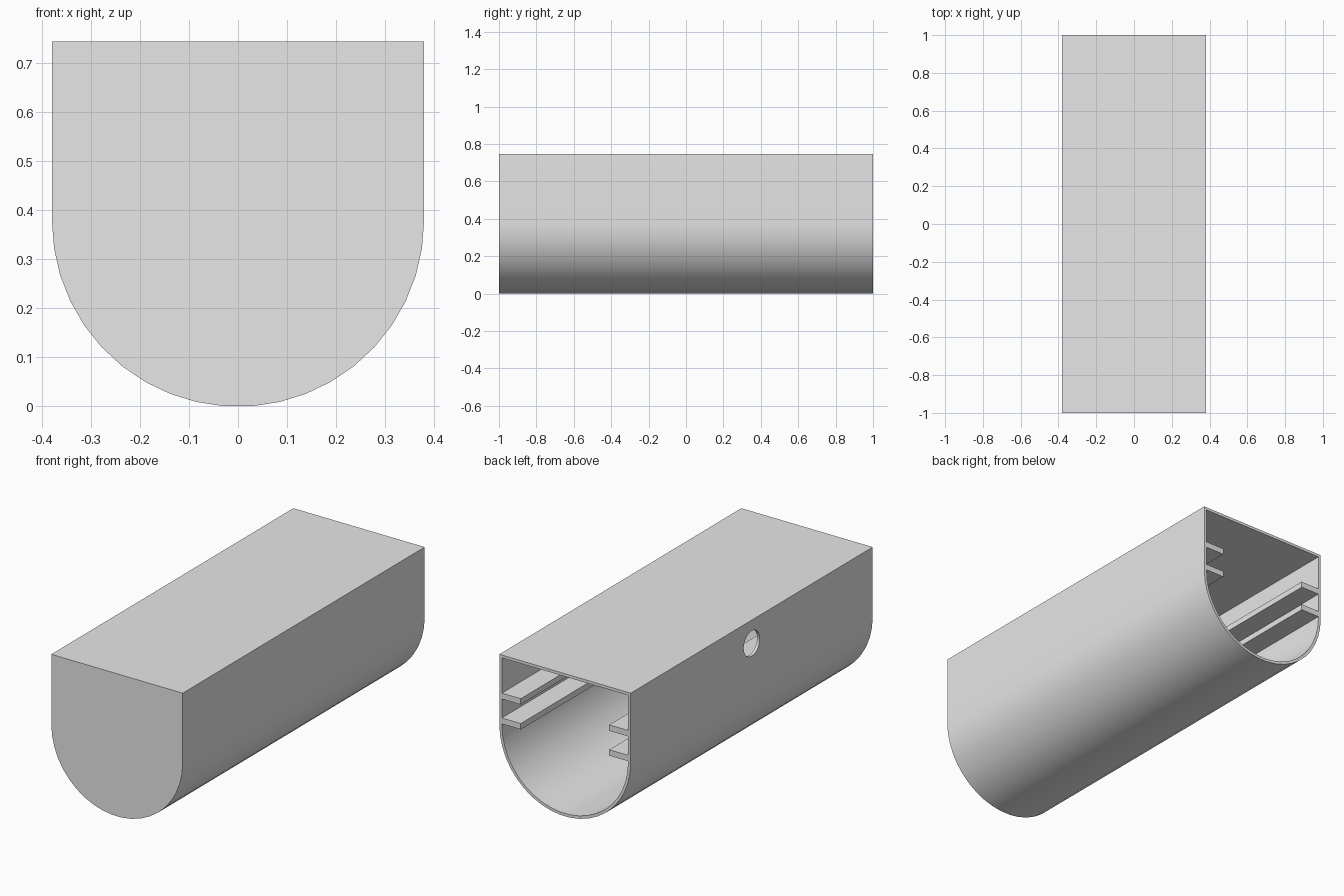
import bpy, bmesh, math
from mathutils import Matrix

cube = bpy.data.objects.get("Cube")
if cube:
    bpy.data.objects.remove(cube, do_unlink=True)

RADIUS, HEIGHT, WALL, HALF_LEN = 0.38, 0.745, 0.015, 1.0
STEPS = 21
CENTRE_Z = RADIUS * math.cos(math.pi / STEPS / 2)

grey = bpy.data.materials.new("light grey")
grey.use_nodes = True
grey.diffuse_color = (0.8, 0.8, 0.8, 1)
grey.node_tree.nodes["Principled BSDF"].inputs["Base Color"].default_value = (0.8, 0.8, 0.8, 1)


def make_object(name, bm):
    bmesh.ops.recalc_face_normals(bm, faces=bm.faces)
    mesh = bpy.data.meshes.new(name)
    bm.to_mesh(mesh)
    bm.free()
    mesh.materials.append(grey)
    obj = bpy.data.objects.new(name, mesh)
    bpy.context.collection.objects.link(obj)
    return obj


def prism(name, profile, y0, y1):
    """Extrude an (x, z) outline along y."""
    bm = bmesh.new()
    face = bm.faces.new([bm.verts.new((x, y0, z)) for x, z in profile])
    new = bmesh.ops.extrude_face_region(bm, geom=[face])["geom"]
    moved = [v for v in new if isinstance(v, bmesh.types.BMVert)]
    bmesh.ops.translate(bm, verts=moved, vec=(0, y1 - y0, 0))
    return make_object(name, bm)


def trough(radius, top):
    """Flat-topped outline with a half-round bottom."""
    arc = [math.pi * i / STEPS for i in range(STEPS + 1)]
    bottom = [(-radius * math.cos(a), CENTRE_Z - radius * math.sin(a)) for a in arc]
    return [(-radius, top)] + bottom + [(radius, top)]


def select_only(obj):
    bpy.ops.object.select_all(action='DESELECT')
    obj.select_set(True)
    bpy.context.view_layer.objects.active = obj


def cut(target, cutter):
    cutter.hide_render = True
    mod = target.modifiers.new("cut", 'BOOLEAN')
    mod.operation = 'DIFFERENCE'
    mod.solver = 'EXACT'
    mod.object = cutter
    select_only(target)
    bpy.ops.object.modifier_apply(modifier=mod.name)
    bpy.data.objects.remove(cutter, do_unlink=True)


# Housing: half-round tube, closed at the front, open at the back
housing = prism("housing", trough(RADIUS, HEIGHT), -HALF_LEN, HALF_LEN)
cut(housing, prism("cavity_cutter", trough(RADIUS - WALL, HEIGHT - WALL),
                   -HALF_LEN + WALL, HALF_LEN + 0.1))

# Round cable hole in one side wall
bm = bmesh.new()
bmesh.ops.create_cone(bm, cap_ends=True, segments=32, radius1=0.066, radius2=0.066, depth=0.2,
                      matrix=Matrix.Translation((-RADIUS, 0, 0.623)) @ Matrix.Rotation(math.pi / 2, 4, 'Y'))
cut(housing, make_object("hole_cutter", bm))
select_only(housing)
bpy.ops.object.shade_smooth_by_angle(angle=math.radians(30))

# Two pairs of rails along the inner side walls
for side, label in ((1, "left"), (-1, "right")):
    for level, z in (("lower", 0.385), ("upper", 0.515)):
        x0, x1 = side * 0.256, side * (RADIUS - WALL)
        prism(f"{level}_{label}_rail", [(x0, z), (x1, z), (x1, z + 0.031), (x0, z + 0.031)],
              -HALF_LEN + WALL, HALF_LEN)
